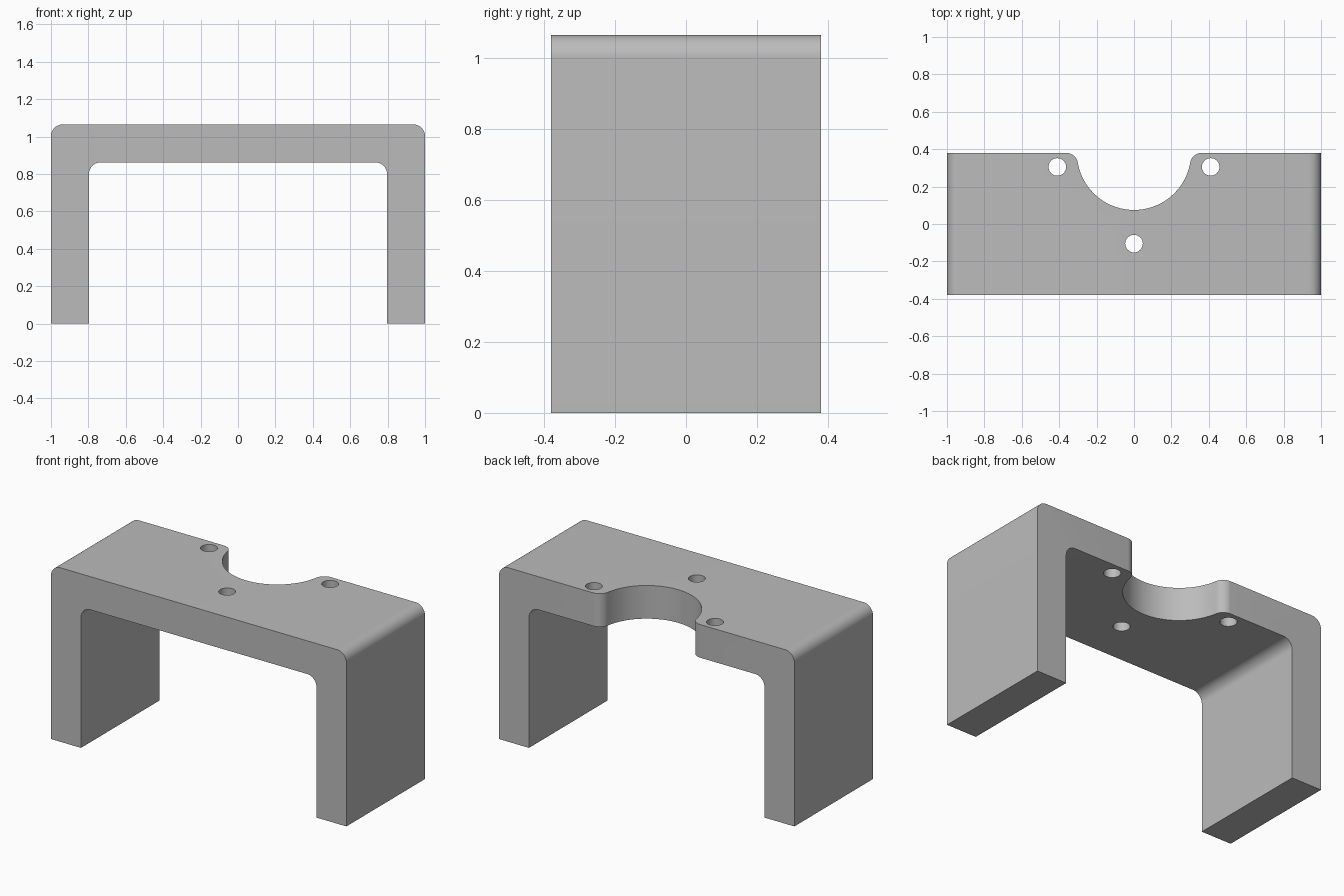
import bpy
import bmesh
from math import sin, cos, pi, radians, sqrt, atan2
from mathutils import Vector

if "Cube" in bpy.data.objects:
    bpy.data.objects.remove(bpy.data.objects["Cube"], do_unlink=True)

HEIGHT, DEPTH, WALL, FILLET = 1.065, 0.76, 0.203, 0.063
BACK = DEPTH / 2
NOTCH = 0.305
HOLE = 0.047

metal = bpy.data.materials.new("plain_grey")
metal.use_nodes = True
grey = (0.5, 0.5, 0.5, 1)
metal.diffuse_color = grey
metal.node_tree.nodes["Principled BSDF"].inputs["Base Color"].default_value = grey


def arc(cx, cy, r, start, end, steps):
    angles = [start + (end - start) * i / steps for i in range(steps + 1)]
    return [(cx + r * cos(a), cy + r * sin(a)) for a in angles]


def prism(name, outline, offset):
    """Extrude a closed outline of 3D points along an offset."""
    bm = bmesh.new()
    face = bm.faces.new([bm.verts.new(p) for p in outline])
    result = bmesh.ops.extrude_face_region(bm, geom=[face])
    top = [v for v in result["geom"] if isinstance(v, bmesh.types.BMVert)]
    bmesh.ops.translate(bm, verts=top, vec=Vector(offset))
    bmesh.ops.recalc_face_normals(bm, faces=bm.faces)
    mesh = bpy.data.meshes.new(name)
    bm.to_mesh(mesh)
    bm.free()
    mesh.materials.append(metal)
    obj = bpy.data.objects.new(name, mesh)
    bpy.context.collection.objects.link(obj)
    return obj


def vertical_cutter(name, outline):
    cutter = prism(name, [(x, y, HEIGHT / 2) for x, y in outline], (0, 0, HEIGHT))
    cutter.hide_render = True
    return cutter


def mirrored(half):
    return half + [(-x, y) for x, y in reversed(half)]


def shoulder(x, z):
    return arc(x - FILLET, z - FILLET, FILLET, 0, pi / 2, 12)


# U-shaped bracket with rounded shoulders inside and out
inner = 1 - WALL
outside = mirrored([(1, 0)] + shoulder(1, HEIGHT))
inside = mirrored([(inner, 0)] + shoulder(inner, HEIGHT - WALL))
section = outside + inside[::-1]
bracket = prism("bracket", [(x, -BACK, z) for x, z in section], (0, DEPTH, 0))

# Semicircular notch in the back edge, blended into it by small fillets
lip_x = sqrt((NOTCH + FILLET) ** 2 - FILLET ** 2)
lip_angle = atan2(FILLET, lip_x)
lip = arc(lip_x, BACK - FILLET, FILLET, pi / 2, pi - lip_angle, 10)
bowl = arc(0, BACK, NOTCH, -lip_angle, -pi / 2, 28)
half = [(lip_x, BACK + WALL)] + lip + bowl[1:-1]
notch = half + [(0, BACK - NOTCH)] + [(-x, y) for x, y in reversed(half)]
cutters = [vertical_cutter("notch_cutter", notch)]

# Three screw holes through the top plate
for x, y in [(-0.41, 0.305), (0.41, 0.305), (0, -0.105)]:
    circle = arc(x, y, HOLE, 0, 2 * pi, 32)[:-1]
    cutters.append(vertical_cutter("hole_cutter", circle))

bpy.ops.object.select_all(action="DESELECT")
bpy.context.view_layer.objects.active = bracket
bracket.select_set(True)
for cutter in cutters:
    cut = bracket.modifiers.new("cut", "BOOLEAN")
    cut.operation = "DIFFERENCE"
    cut.solver = "EXACT"
    cut.object = cutter
    bpy.ops.object.modifier_apply(modifier=cut.name)
    bpy.data.objects.remove(cutter, do_unlink=True)

bpy.ops.object.shade_smooth_by_angle(angle=radians(30))
